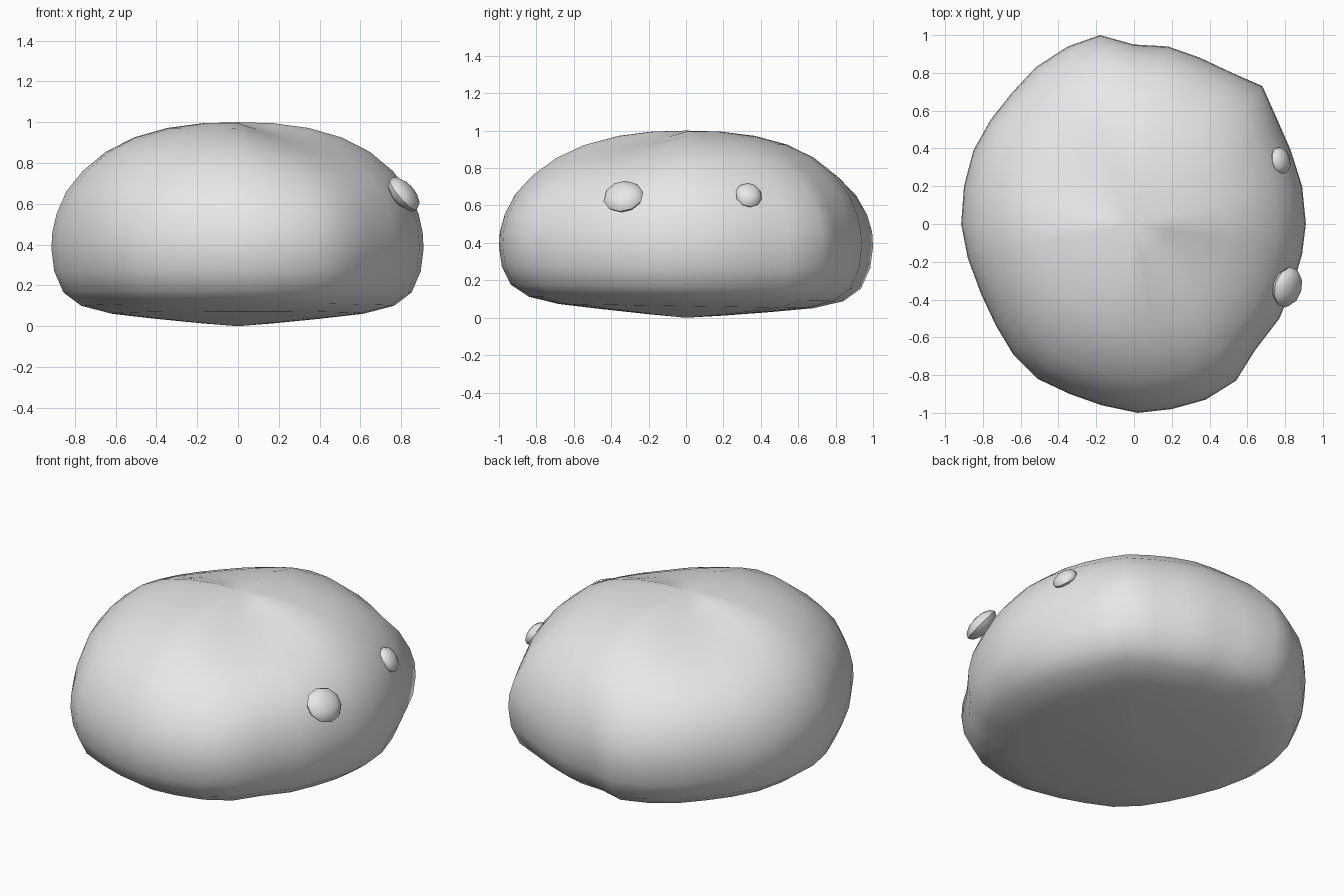
import bpy, bmesh, math
from mathutils import Matrix, Vector

if "Cube" in bpy.data.objects:
    bpy.data.objects.remove(bpy.data.objects["Cube"])

grey = bpy.data.materials.new("light_grey")
grey.diffuse_color = (0.8, 0.8, 0.8, 1)
grey.use_nodes = True
grey.node_tree.nodes["Principled BSDF"].inputs["Base Color"].default_value = grey.diffuse_color


def finish(bm, name, angle):
    bmesh.ops.recalc_face_normals(bm, faces=bm.faces)
    mesh = bpy.data.meshes.new(name)
    bm.to_mesh(mesh)
    bm.free()
    mesh.materials.append(grey)
    ob = bpy.data.objects.new(name, mesh)
    bpy.context.collection.objects.link(ob)
    bpy.ops.object.select_all(action='DESELECT')
    ob.select_set(True)
    bpy.context.view_layer.objects.active = ob
    bpy.ops.object.shade_smooth_by_angle(angle=math.radians(angle))
    return ob


# Lumpy plan outline of the body at its widest level
outline = [(.91, 0), (.89, .2), (.83, .39), (.76, .55), (.68, .73), (.52, .8), (.35, .88), (.18, .94),
           (0, .95), (-.18, 1), (-.35, .94), (-.52, .83), (-.65, .69), (-.76, .55), (-.85, .39), (-.9, .2),
           (-.915, 0), (-.88, -.18), (-.81, -.37), (-.73, -.54), (-.64, -.69), (-.51, -.82), (-.34, -.9),
           (-.17, -.96), (.02, -1), (.2, -.98), (.38, -.93), (.54, -.83), (.64, -.67), (.77, -.5),
           (.84, -.33), (.89, -.16)]

# Body levels from top to bottom: scale of the outline, height
levels = [(.19, .995), (.38, .972), (.56, .925), (.71, .855), (.835, .76), (.922, .66), (.973, .55), (.995, .46),
          (1, .38), (.985, .27), (.935, .165), (.84, .1), (.68, .062), (.45, .038), (.2, .015)]

# Body: rings that grow rounder towards the top, with two shallow diagonal
# hollows in the crown and a belly tilted down at the back
bm = bmesh.new()
rings = []
for scale, z in levels:
    ring = []
    lump = 1 if z < .5 else max(0, 1 - (z - .5) / .5)
    for x, y in outline:
        a = math.atan2(y / .97, x / .91)
        px = (x * lump + .91 * math.cos(a) * (1 - lump)) * scale
        py = (y * lump + .97 * math.sin(a) * (1 - lump)) * scale
        tilt = -.02 * py * max(0, 1 - z / .35)
        hollow = 0
        if z > .6:
            hollow = .055 * max(0, -math.sin(2 * a)) * math.sin(math.pi * min(1, scale / .98))
        ring.append(bm.verts.new((px, py, max(.005, z + tilt - hollow))))
    rings.append(ring)
n = len(outline)
for upper, lower in zip(rings, rings[1:]):
    for i in range(n):
        bm.faces.new((upper[i], lower[i], lower[(i + 1) % n], upper[(i + 1) % n]))
for ring, z in ((rings[0], 1), (rings[-1], 0)):
    pole = bm.verts.new((0, 0, z))
    for i in range(n):
        bm.faces.new((ring[i], ring[(i + 1) % n], pole))
finish(bm, "body", 60)


# Eyes: squashed buttons facing outwards and upwards on the right flank
def eye(name, centre, width, height, depth, normal):
    bm = bmesh.new()
    bmesh.ops.create_uvsphere(bm, u_segments=10, v_segments=6, radius=1)
    out = Vector(normal).normalized()
    side = Vector((0, 0, 1)).cross(out).normalized()
    up = out.cross(side)
    frame = Matrix((side * width, up * height, out * depth)).transposed().to_4x4()
    bm.transform(Matrix.Translation(centre) @ frame)
    finish(bm, name, 50)


eye("front_eye", (.812, -.335, .647), .11, .103, .05, (.74, -.22, .64))
eye("rear_eye", (.775, .335, .655), .073, .075, .04, (.8, .2, .55))
